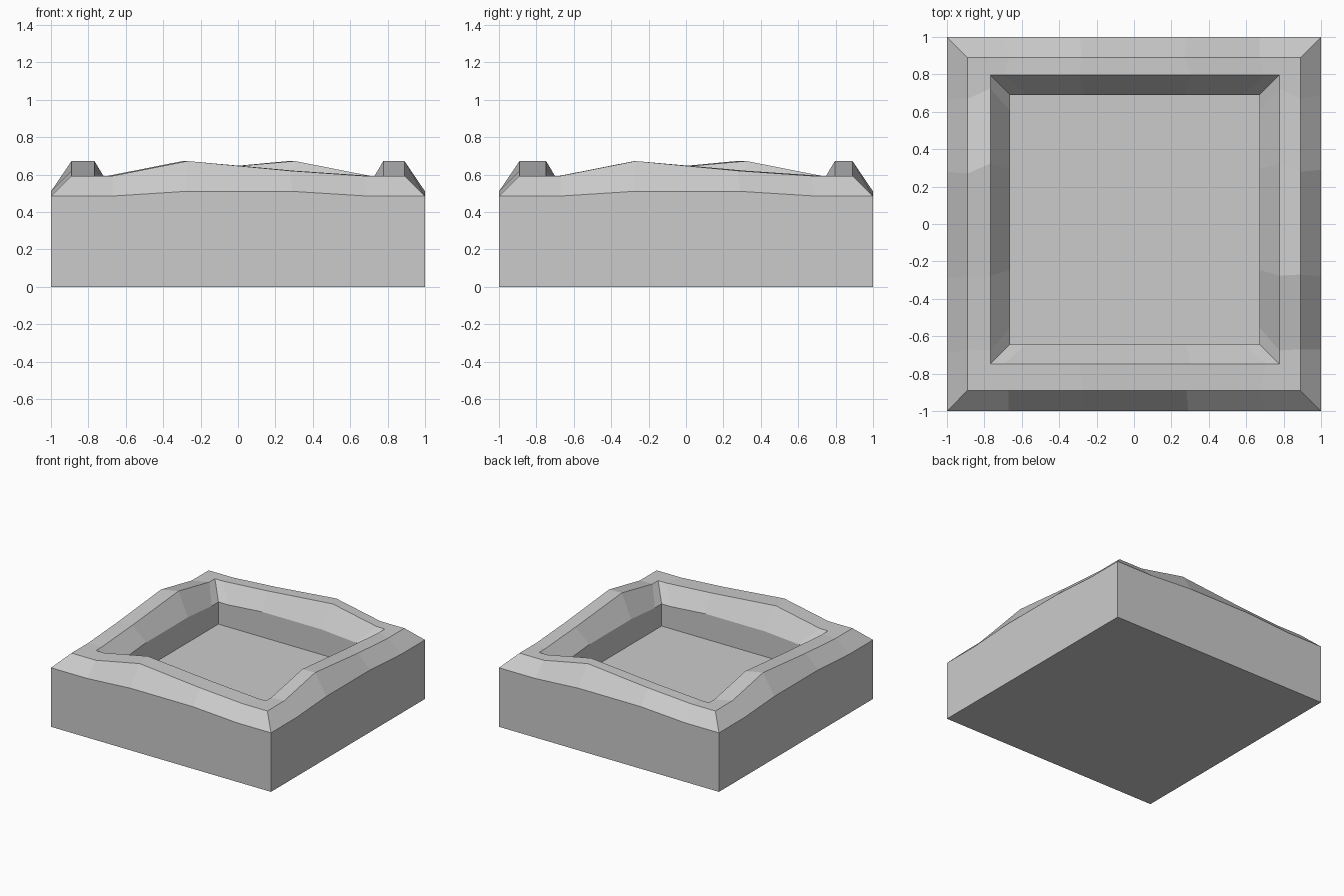
import bpy, bmesh
from mathutils import Vector, Matrix
from math import pi

if "Cube" in bpy.data.objects:
    bpy.data.objects.remove(bpy.data.objects["Cube"])

# Heights along one side: corner, foot, bump, bump, foot (turned four times)
WAVE = [0.593, 0.593, 0.672, 0.62, 0.593]
LIP = [0.485, 0.485, 0.51, 0.51, 0.485]
INNER_LIP = [0.47, 0.47, 0.495, 0.495, 0.47]


def ring(bm, half, heights, stations, centre=(0, 0)):
    """Square loop with four-fold turning symmetry."""
    verts = []
    for k in range(4):
        turn = Matrix.Rotation(k * pi / 2, 3, 'Z')
        for s, z in zip([-half] + stations, heights):
            verts.append(bm.verts.new(turn @ Vector((s, -half, z)) + Vector((*centre, 0))))
    return verts


def bridge(bm, a, b):
    n = len(a)
    for i in range(n):
        j = (i + 1) % n
        bm.faces.new((a[i], a[j], b[j], b[i]))


bm = bmesh.new()
outer = [-0.67, -0.28, 0.29, 0.69]
rim = [-0.67, -0.27, 0.28, 0.67]
inner = [-0.70, -0.30, 0.30, 0.70]
pit = [-0.58, -0.27, 0.27, 0.58]
off = (0.005, 0.024)

# Rings from the base, over the wavy rim, down into the pit
rings = [
    ring(bm, 1.0, [0] * 5, outer),
    ring(bm, 1.0, LIP, outer),
    ring(bm, 0.89, WAVE, rim),
    ring(bm, 0.772, WAVE, inner, off),
    ring(bm, 0.667, INNER_LIP, pit, off),
    ring(bm, 0.667, [0.288] * 5, pit, off),
]
for a, b in zip(rings, rings[1:]):
    bridge(bm, a, b)

# Underside and pit floor
bm.faces.new(rings[0][::-1])
bm.faces.new(rings[-1])
bmesh.ops.recalc_face_normals(bm, faces=bm.faces)

mesh = bpy.data.meshes.new("wavy_rim_tray")
bm.to_mesh(mesh)
bm.free()
tray = bpy.data.objects.new("wavy_rim_tray", mesh)
bpy.context.collection.objects.link(tray)
